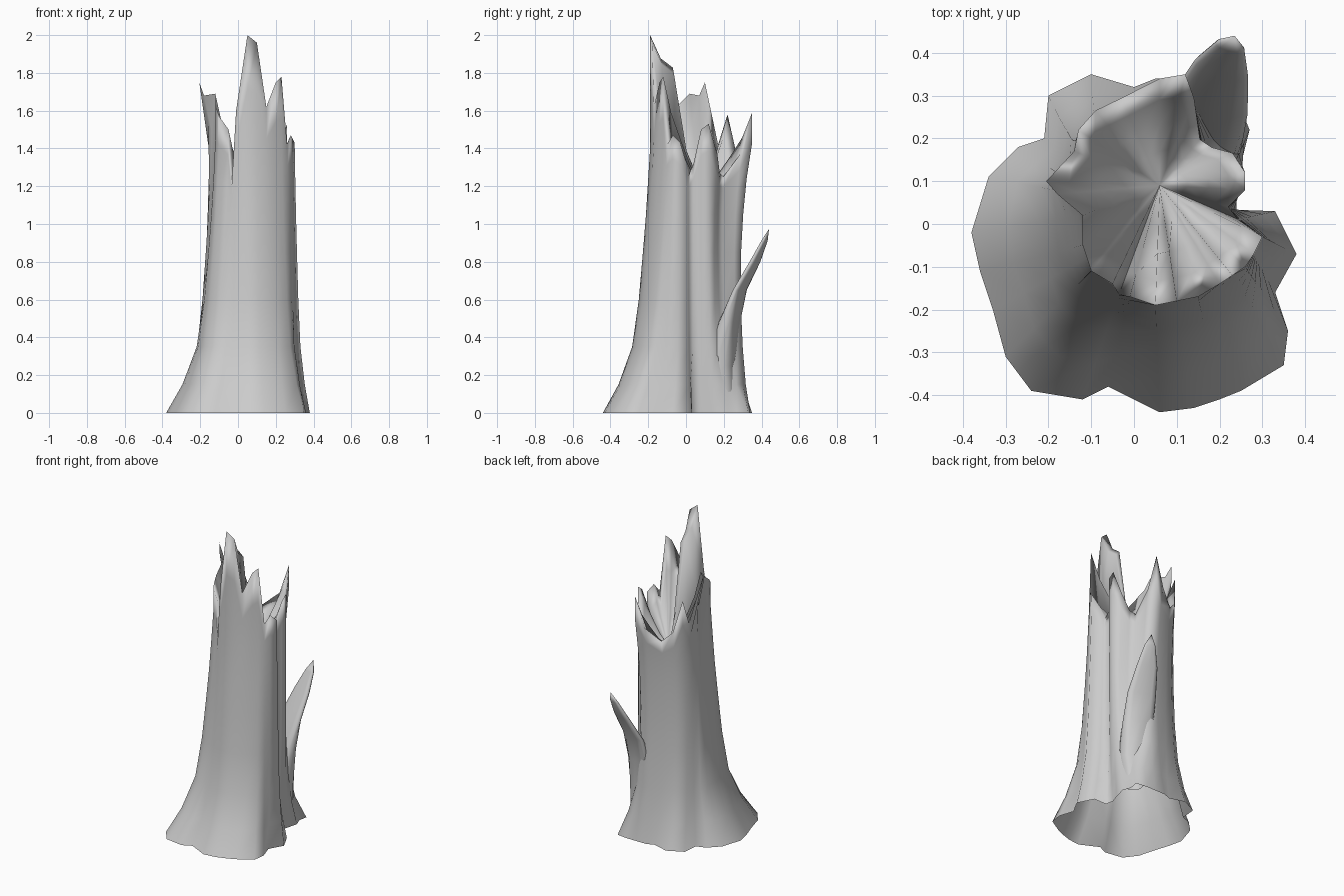
import bpy
import math
from mathutils import Vector

default_cube = bpy.data.objects.get("Cube")
if default_cube:
    bpy.data.objects.remove(default_cube, do_unlink=True)

# One plain grey for the whole trunk
grey = bpy.data.materials.new("weathered grey wood")
grey.use_nodes = True
colour = (0.6, 0.6, 0.6, 1)
grey.diffuse_color = colour
grey.node_tree.nodes["Principled BSDF"].inputs["Base Color"].default_value = colour


def loft(name, rings, tip):
    """Skin a stack of equal closed rings, ending in a single point."""
    count = len(rings[0])
    points = [point for ring in rings for point in ring] + [tip]
    faces = []
    for row in range(len(rings) - 1):
        for col in range(count):
            a, b = row * count + col, row * count + (col + 1) % count
            faces.append((a, b, b + count, a + count))
    last = (len(rings) - 1) * count
    for col in range(count):
        faces.append((last + col, last + (col + 1) % count, len(points) - 1))
    mesh = bpy.data.meshes.new(name)
    mesh.from_pydata(points, [], faces)
    mesh.materials.append(grey)
    part = bpy.data.objects.new(name, mesh)
    bpy.context.collection.objects.link(part)
    bpy.ops.object.select_all(action="DESELECT")
    part.select_set(True)
    bpy.context.view_layer.objects.active = part
    bpy.ops.object.shade_smooth_by_angle(angle=math.radians(150))


def interpolate(keys, z):
    """Piecewise linear lookup in a list of (height, value) pairs."""
    for (low, start), (high, end) in zip(keys, keys[1:]):
        if z <= high:
            return start + (end - start) * (z - low) / (high - low)
    return keys[-1][1]


# Root outline on the ground, in hundredths, counter-clockwise from the front
roots = [
    (-12, -41), (-6, -38), (6, -44), (14, -43), (20, -41), (25, -39),
    (35, -33), (36, -25), (33, -16), (38, -7), (33, 3), (24, 3),
    (23, 8), (25, 14), (27, 22), (25, 27), (26, 33), (19, 34),
    (12, 34), (5, 34), (0, 32), (-10, 35), (-20, 30), (-21, 20),
    (-27, 18), (-34, 11), (-38, -2), (-36, -11), (-33, -20), (-30, -31),
    (-24, -39),
]
# Broken rim above each root point, with its height, in hundredths
rim = [
    (-3, -15, 118), (-1, -17, 160), (5, -19, 200), (10, -18, 196),
    (15, -17, 162), (20, -14, 175), (23, -12, 178), (26, -10, 142),
    (28, -7, 147), (30, -3, 143), (24, 1, 125), (22, 4, 132),
    (26, 8, 150), (26, 12, 153), (23, 17, 137), (18, 19, 127),
    (15, 21, 125), (14, 30, 138), (12, 35, 159), (6, 34, 140),
    (-3, 31, 132), (-9, 27, 138), (-13, 22, 158), (-14, 17, 142),
    (-15, 10, 175), (-14, 7, 168), (-12, 2, 169), (-12, -5, 162),
    (-11, -8, 160), (-10, -11, 157), (-5, -14, 150),
]
taper = [(0, 0), (0.15, 0.33), (0.35, 0.62), (0.6, 0.76), (1, 0.9), (1.4, 1)]


def bark_point(root, top, z):
    """Point on the bark: flared foot, waisted back, left splinter leaning out."""
    blend = interpolate(taper, z)
    x = (root[0] + (top[0] - root[0]) * blend) / 100
    y = (root[1] + (top[1] - root[1]) * blend) / 100
    if y > 0.15:
        y *= 1 - 0.17 * math.sin(math.pi * min(1, z / 1.4)) ** 0.7
    if x < -0.13 and z > 1.5:
        x -= 0.22 * (z - 1.5)
    return Vector((x, y, z))


# Trunk: level rings below the break, then rings stretched up to the rim
rings = []
for z in (0, 0.15, 0.35, 0.6, 0.85, 1.05):
    rings.append([bark_point(r, t, z) for r, t in zip(roots, rim)])
for share in (0.35, 0.7, 1):
    rings.append([bark_point(r, t, 1.05 + (t[2] / 100 - 1.05) * share)
                  for r, t in zip(roots, rim)])

# Torn inside: splinters slope down to a hollow, the tallest one being thick
hollow = Vector((0.06, 0.09, 1.18))
edge = rings[-1]
for inward, thick_drop, thin_drop in ((0.2, 0.15, 0.32), (0.43, 0.21, 0.55),
                                      (0.68, 0.74, 0.78)):
    ring = []
    for point in edge:
        inner = point.lerp(hollow, inward)
        drop = thick_drop if point.z > 1.9 else thin_drop
        inner.z = point.z + (hollow.z - point.z) * drop
        ring.append(inner)
    rings.append(ring)
loft("broken_trunk", rings, hollow)

# Loose splinter peeling away at the back: centre, half width, half thickness
along = Vector((-0.95, 0.31, 0))
outward = Vector((0.31, 0.95, 0))
sections = [
    ((0.165, 0.19, 0.1), 0.07, 0.08),
    ((0.165, 0.18, 0.25), 0.085, 0.08),
    ((0.165, 0.23, 0.48), 0.095, 0.045),
    ((0.18, 0.285, 0.65), 0.09, 0.02),
    ((0.205, 0.365, 0.8), 0.065, 0.018),
    ((0.225, 0.415, 0.91), 0.035, 0.012),
]
sides = 12


def squared(value):
    """Push a sine or cosine outward, to square off an ellipse."""
    return math.copysign(abs(value) ** 0.7, value)


splinter_rings = []
for centre, width, depth in sections:
    ring = []
    for side in range(sides):
        angle = -math.tau * side / sides
        ring.append(Vector(centre) + along * width * squared(math.cos(angle))
                    + outward * depth * squared(math.sin(angle)))
    splinter_rings.append(ring)
loft("peeling_splinter", splinter_rings, Vector((0.235, 0.44, 0.975)))
